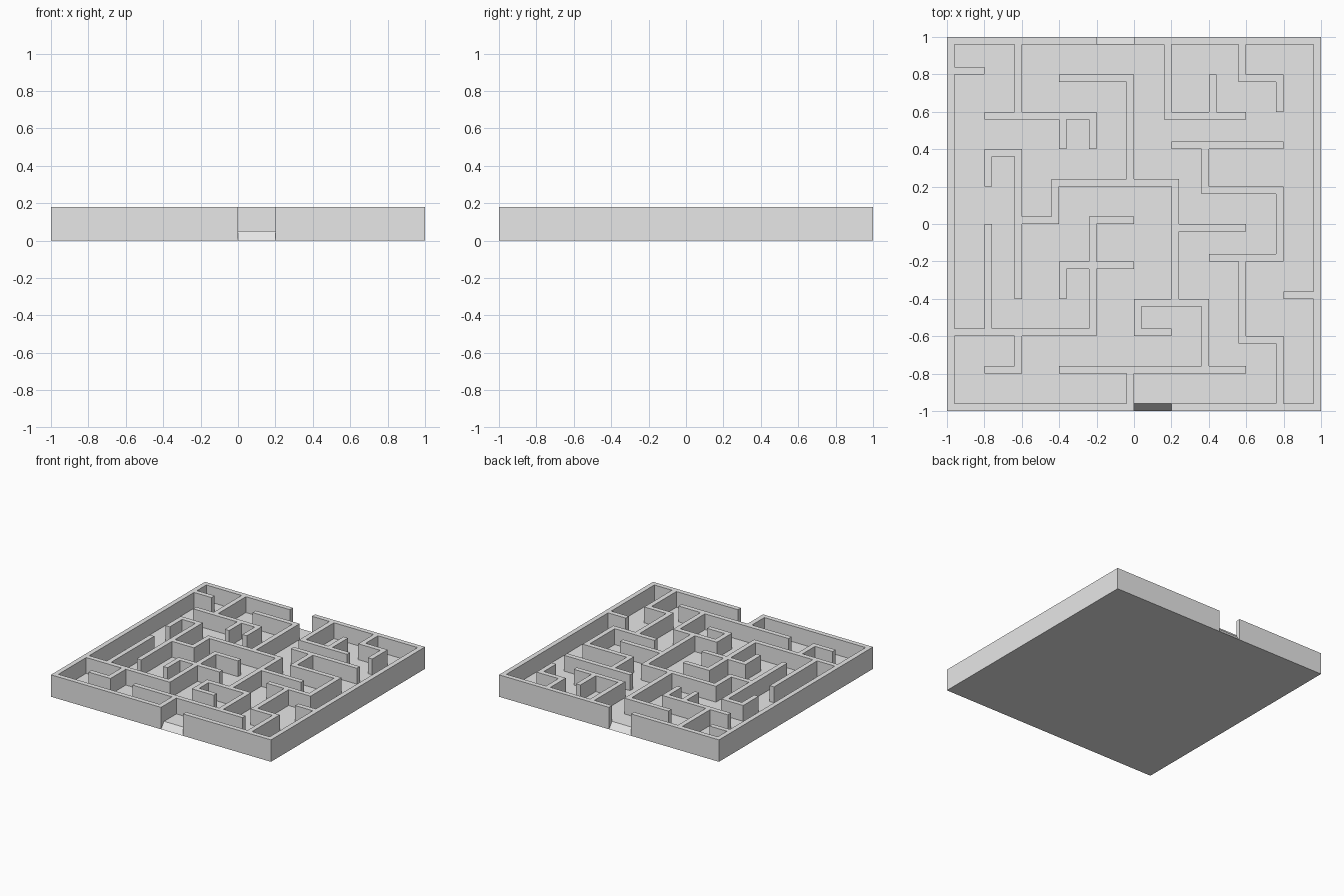
import bpy
import bmesh

CELL = 0.04      # wall thickness, the plan is a square of such cells
COUNT = 50
FLOOR = 0.05
TOP = 0.18

cube = bpy.data.objects.get("Cube")
if cube:
    bpy.data.objects.remove(cube, do_unlink=True)

grey = bpy.data.materials.new("light_grey")
grey.use_nodes = True
grey.diffuse_color = (0.8, 0.8, 0.8, 1)
grey.node_tree.nodes["Principled BSDF"].inputs["Base Color"].default_value = grey.diffuse_color


def finish(name, bm):
    """Turn a bmesh into a named grey object."""
    bmesh.ops.remove_doubles(bm, verts=bm.verts, dist=CELL / 100)
    bmesh.ops.recalc_face_normals(bm, faces=bm.faces)
    mesh = bpy.data.meshes.new(name)
    bm.to_mesh(mesh)
    bm.free()
    mesh.materials.append(grey)
    obj = bpy.data.objects.new(name, mesh)
    bpy.context.collection.objects.link(obj)
    return obj


def quad(bm, *points):
    bm.faces.new([bm.verts.new(p) for p in points])


def pos(index):
    return index * CELL - 1


def raise_cells(name, cells, bottom, closed):
    """Raise a set of plan cells into one wall block with no inner faces."""
    bm = bmesh.new()
    for i, j in cells:
        a, b, c, d = pos(i), pos(j), pos(i + 1), pos(j + 1)
        ring = [(a, b), (c, b), (c, d), (a, d)]
        quad(bm, *[(x, y, TOP) for x, y in ring])
        if closed:
            quad(bm, *[(x, y, bottom) for x, y in reversed(ring)])
        neighbours = [(i, j - 1), (i + 1, j), (i, j + 1), (i - 1, j)]
        for k, near in enumerate(neighbours):
            if near not in cells:
                p, q = ring[k], ring[(k + 1) % 4]
                quad(bm, (*p, bottom), (*q, bottom), (*q, TOP), (*p, TOP))
    return finish(name, bm)


def run_cells(x, y, *turns):
    """Cells along a run that alternates sideways and lengthways targets."""
    cells = {(x, y)}
    for n, target in enumerate(turns):
        if n % 2 == 0:
            cells |= {(i, y) for i in range(min(x, target), max(x, target) + 1)}
            x = target
        else:
            cells |= {(x, j) for j in range(min(y, target), max(y, target) + 1)}
            y = target
    return cells


# Outer wall with an entrance at the front and an exit at the back
last = COUNT - 1
border = {(i, j) for i in range(COUNT) for j in range(COUNT)
          if i in (0, last) or j in (0, last)}
entrance = {(i, 0) for i in range(25, 30)}
exit_gap = {(i, last) for i in range(20, 25)}
raise_cells("outer_wall", border - entrance - exit_gap, 0, True)

# Inner walls: start cell, then alternating x and y targets
left_runs = [
    (1, 45, 4),
    (9, 48, 9, 39),
    (5, 39, 19, 35),
    (15, 39, 15, 35),
    (15, 44, 24, 30),
    (9, 15, 9, 34, 5, 30),
    (5, 24, 5, 10),
    (1, 10, 19, 25, 24),
    (24, 19, 15, 15),
    (9, 10, 9, 5, 5),
]
right_runs = [
    (30, 15, 30, 30, 14, 25, 9),
    (15, 5, 39),
    (24, 5, 24, 1),
    (34, 5, 34, 14, 25, 10, 29),
    (30, 24, 39),
    (29, 48, 29, 39, 39),
    (35, 39, 35, 44),
    (39, 48, 39, 44, 44, 40),
    (30, 35, 44),
    (34, 35, 34, 29, 44, 20, 35),
    (39, 20, 39, 9, 44, 1),
    (45, 15, 48),
]
inner = set()
for run in left_runs + right_runs:
    inner |= run_cells(*run)
raise_cells("inner_walls", inner, FLOOR, False)

# Floor slab inside the outer wall
bm = bmesh.new()
bmesh.ops.create_cube(bm, size=1)
span = 2 - 2 * CELL
for v in bm.verts:
    v.co = (v.co.x * span, v.co.y * span, (v.co.z + 0.5) * FLOOR)
finish("floor", bm)


def ramp(name, x0, x1, side):
    """Wedge that rises from the ground to the floor in a doorway."""
    outer, inside = side, side * (1 - CELL)
    bm = bmesh.new()
    ends = [[bm.verts.new((x, outer, 0)), bm.verts.new((x, inside, 0)),
             bm.verts.new((x, inside, FLOOR))] for x in (x0, x1)]
    for end in ends:
        bm.faces.new(end)
    for k in range(3):
        n = (k + 1) % 3
        bm.faces.new((ends[0][k], ends[0][n], ends[1][n], ends[1][k]))
    finish(name, bm)


ramp("entrance_ramp", 0, 0.2, -1)
ramp("exit_ramp", -0.2, 0, 1)
